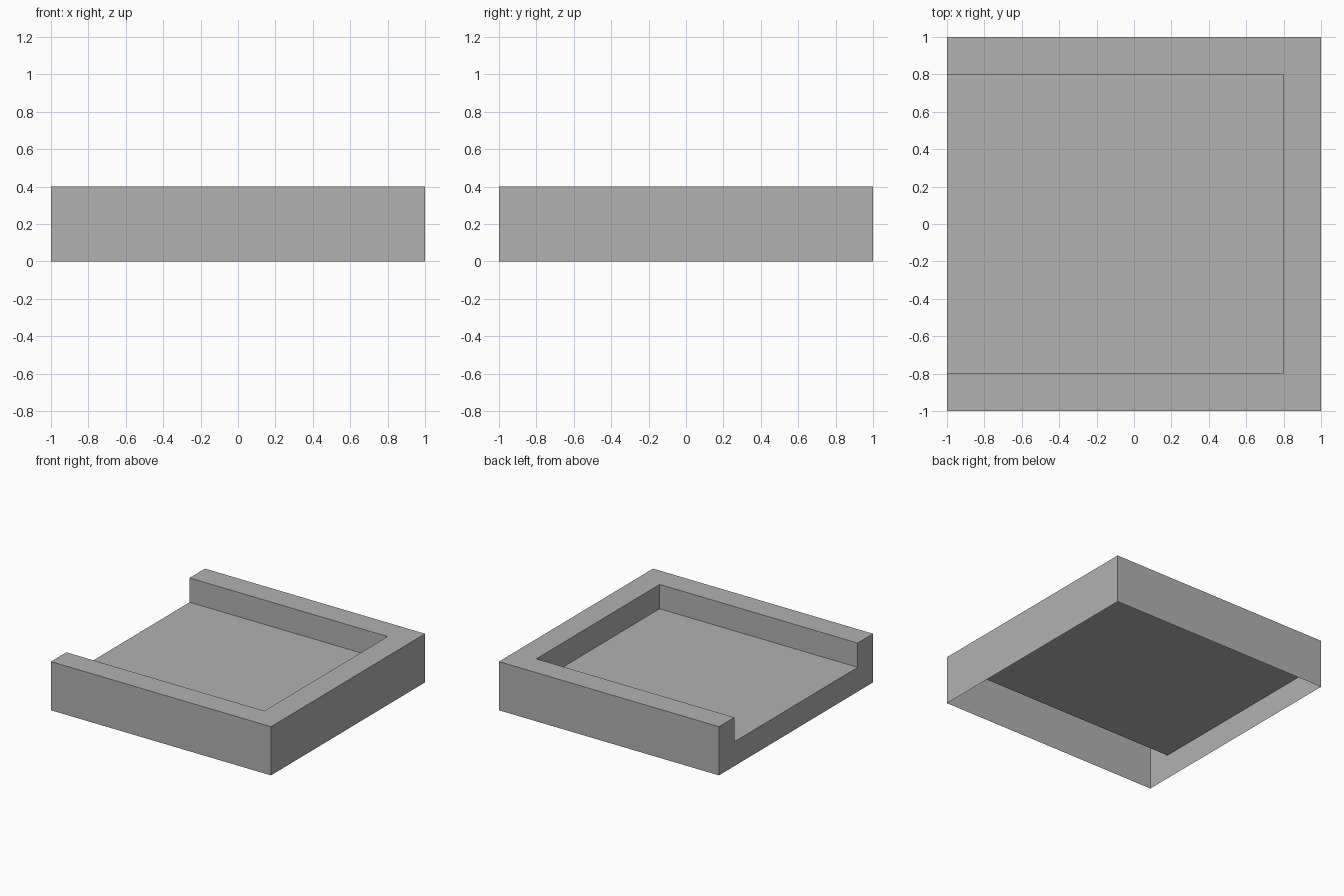
import bpy
import bmesh

default = bpy.data.objects.get("Cube")
if default:
    bpy.data.objects.remove(default, do_unlink=True)

HALF, INNER = 1.0, 0.8
FLOOR, TOP = 0.2, 0.4

# Single plain grey
grey = bpy.data.materials.new("plain_grey")
grey.use_nodes = True
colour = (0.445, 0.445, 0.445, 1)
grey.diffuse_color = colour
grey.node_tree.nodes["Principled BSDF"].inputs["Base Color"].default_value = colour

bm = bmesh.new()


def ring(points, z):
    return [bm.verts.new((x, y, z)) for x, y in points]


# Outlines of the outer shell and the recess, anticlockwise from the open side
outer = [(-HALF, -HALF), (HALF, -HALF), (HALF, HALF), (-HALF, HALF)]
inner = [(-HALF, -INNER), (INNER, -INNER), (INNER, INNER), (-HALF, INNER)]
base = ring(outer, 0)
rim_outer = ring(outer, TOP)
rim_inner = ring(inner, TOP)
floor = ring(inner, FLOOR)

# Three outer walls, three recess walls and the flat rim joining them
for i in range(3):
    j = i + 1
    bm.faces.new((base[i], base[j], rim_outer[j], rim_outer[i]))
    bm.faces.new((floor[j], floor[i], rim_inner[i], rim_inner[j]))
    bm.faces.new((rim_outer[i], rim_outer[j], rim_inner[j], rim_inner[i]))

# Recess floor, and the notched wall on the open side; the underside stays open
bm.faces.new(floor)
bm.faces.new((base[3], base[0], rim_outer[0], rim_inner[0],
              floor[0], floor[3], rim_inner[3], rim_outer[3]))

# Merge the mitred rim into one flat face
bmesh.ops.dissolve_limit(bm, angle_limit=0.01, verts=bm.verts, edges=bm.edges)

mesh = bpy.data.meshes.new("open_sided_tray")
bm.to_mesh(mesh)
bm.free()
mesh.materials.append(grey)
tray = bpy.data.objects.new("open_sided_tray", mesh)
bpy.context.collection.objects.link(tray)
